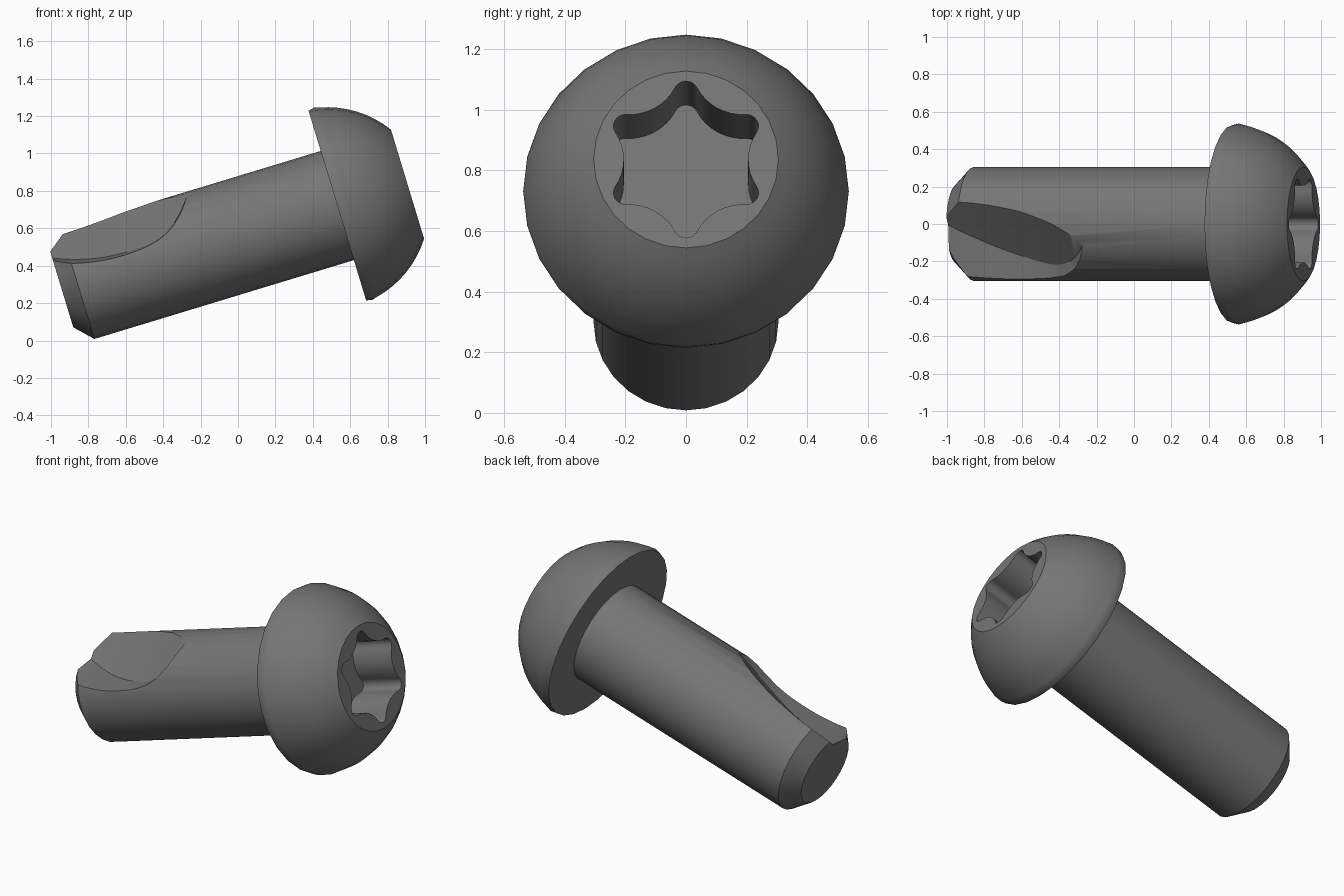
import bpy, bmesh, math
from mathutils import Matrix

if "Cube" in bpy.data.objects:
    bpy.data.objects.remove(bpy.data.objects["Cube"])

TILT = math.radians(16.9)
# local x runs along the screw axis, local z is "up" before tilting
PLACE = Matrix.Translation((-0.156, 0, 0.513)) @ Matrix.Rotation(-TILT, 4, 'Y')

steel = bpy.data.materials.new("dark_steel")
steel.diffuse_color = (0.18, 0.18, 0.18, 1)
steel.use_nodes = True
steel.node_tree.nodes["Principled BSDF"].inputs["Base Color"].default_value = steel.diffuse_color


def loft(name, rings):
    """Closed solid skinned through equal-length rings of points."""
    bm = bmesh.new()
    loops = [[bm.verts.new(p) for p in ring] for ring in rings]
    n = len(loops[0])
    for a, b in zip(loops, loops[1:]):
        for i in range(n):
            j = (i + 1) % n
            bm.faces.new((a[i], a[j], b[j], b[i]))
    bm.faces.new(loops[0])
    bm.faces.new(loops[-1])
    bmesh.ops.recalc_face_normals(bm, faces=bm.faces)
    me = bpy.data.meshes.new(name)
    bm.to_mesh(me)
    bm.free()
    me.materials.append(steel)
    ob = bpy.data.objects.new(name, me)
    bpy.context.collection.objects.link(ob)
    ob.matrix_world = PLACE
    return ob


def revolve(name, profile, sides=28):
    """Revolve (axial, radius) pairs around local x."""
    ang = [2 * math.pi * i / sides for i in range(sides)]
    return loft(name, [[(s, r * math.sin(a), r * math.cos(a)) for a in ang]
                       for s, r in profile])


def cut_and_smooth(ob, cutter):
    mod = ob.modifiers.new("cut", 'BOOLEAN')
    mod.operation = 'DIFFERENCE'
    mod.solver = 'EXACT'
    mod.object = cutter
    bpy.ops.object.select_all(action='DESELECT')
    bpy.context.view_layer.objects.active = ob
    ob.select_set(True)
    bpy.ops.object.modifier_apply(modifier=mod.name)
    bpy.data.objects.remove(cutter)
    bpy.ops.object.shade_smooth_by_angle(angle=math.radians(28))


# Shank with chamfered tip
shank = revolve("shank", [(-0.822, 0.213), (-0.732, 0.305), (0.72, 0.305)])

# Scooped notch near the tip: wedge whose floor and wall vary along the axis
sections = []
for k in range(25):
    s = -0.9 + 0.95 * k / 24
    d = s + 0.43
    floor = 0.09 + (3.2 * d ** 3 if d > 0 else 0.55 * d * d)
    e = s + 0.4
    wall = 0.185 + 0.21 * e + 0.24 * e * e
    y = (0.773 * floor - wall) / 0.635
    sections.append([(s, y, floor), (s, y + 0.62, floor + 0.51),
                     (s, y - 0.8, floor + 0.8), (s, y - 0.8, floor - 0.08)])
cut_and_smooth(shank, loft("notch_cutter", sections))

# Domed button head with a flat crown
dome = [(0.718, 0.53), (0.75, 0.537)]
a0, a1 = math.radians(78), math.radians(34.2)
for k in range(9):
    a = a0 + (a1 - a0) * k / 8
    dome.append((0.662 + 0.542 * math.cos(a), 0.542 * math.sin(a)))
head = revolve("button_head", dome)

# Six-lobed drive socket: small lobe arcs joined by larger inward arcs
outline = []
for k in range(6):
    base = k * math.pi / 3
    pts = []
    for i in range(9):
        a = math.radians(-63 + 126 * i / 8)
        pts.append((0.23 + 0.04 * math.cos(a), 0.04 * math.sin(a)))
    for i in range(1, 8):
        a = math.radians(243 - 66 * i / 8)
        pts.append((0.3256 + 0.171 * math.cos(a), 0.188 + 0.171 * math.sin(a)))
    for u, v in pts:
        outline.append((u * math.sin(base) + v * math.cos(base),
                        u * math.cos(base) - v * math.sin(base)))
socket = loft("socket_cutter", [[(s, y, z) for y, z in outline] for s in (0.84, 1.25)])
cut_and_smooth(head, socket)
